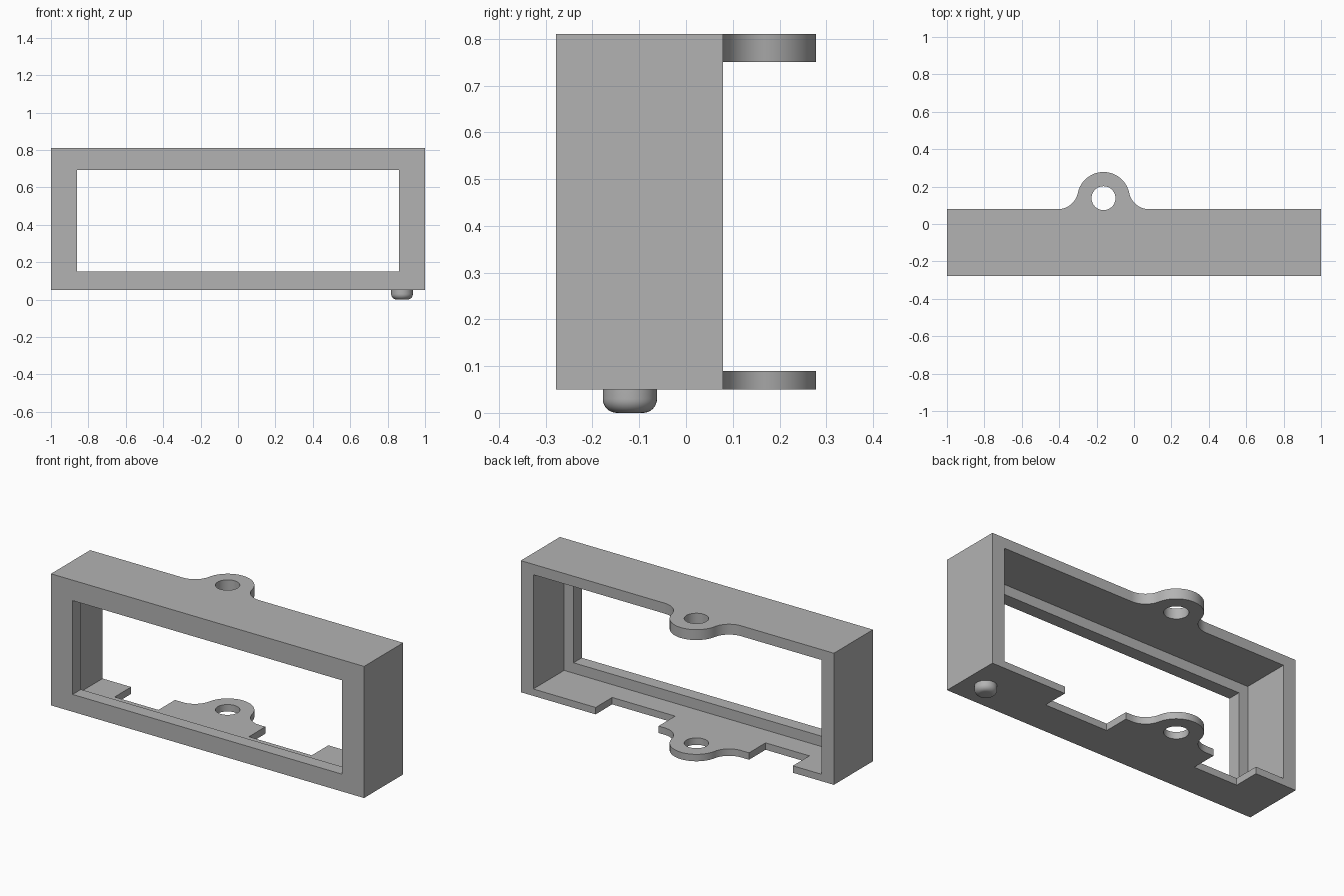
import bpy
import bmesh
from math import cos, sin, pi, atan2, sqrt, radians
from mathutils import Matrix

cube = bpy.data.objects.get("Cube")
if cube:
    bpy.data.objects.remove(cube, do_unlink=True)

# Main dimensions
FRONT, BACK = -0.278, 0.079
BOTTOM, TOP = 0.05, 0.81
LUG_X, LUG_Y, LUG_R, HOLE_R, FILLET = -0.163, 0.138, 0.14, 0.064, 0.11

grey = bpy.data.materials.new("plain grey")
grey.use_nodes = True
colour = (0.45, 0.45, 0.45, 1)
grey.diffuse_color = colour
grey.node_tree.nodes["Principled BSDF"].inputs["Base Color"].default_value = colour


def make_object(name, bm):
    bmesh.ops.recalc_face_normals(bm, faces=bm.faces[:])
    mesh = bpy.data.meshes.new(name)
    bm.to_mesh(mesh)
    bm.free()
    mesh.materials.append(grey)
    obj = bpy.data.objects.new(name, mesh)
    bpy.context.collection.objects.link(obj)
    return obj


def prism(name, outline, z0, z1):
    """Extrude a plan outline between two heights."""
    bm = bmesh.new()
    face = bm.faces.new([bm.verts.new((x, y, z0)) for x, y in outline])
    top = bmesh.ops.extrude_face_region(bm, geom=[face])["geom"]
    bmesh.ops.translate(bm, vec=(0, 0, z1 - z0),
                        verts=[v for v in top if isinstance(v, bmesh.types.BMVert)])
    return make_object(name, bm)


def box(name, x0, x1, y0, y1, z0, z1):
    return prism(name, [(x0, y0), (x1, y0), (x1, y1), (x0, y1)], z0, z1)


def arc(cx, cy, r, a0, a1, steps):
    angles = [a0 + (a1 - a0) * i / steps for i in range(steps + 1)]
    return [(cx + r * cos(a), cy + r * sin(a)) for a in angles]


# Plan outline: rectangle with a round lug blended into the back edge
rise = BACK + FILLET - LUG_Y
run = sqrt((LUG_R + FILLET) ** 2 - rise ** 2)
tilt = atan2(rise, run)
outline = [(-1, FRONT), (1, FRONT), (1, BACK)]
outline += arc(LUG_X + run, BACK + FILLET, FILLET, -pi / 2, tilt - pi, 12)
outline += arc(LUG_X, LUG_Y, LUG_R, tilt, pi - tilt, 36)[1:-1]
outline += arc(LUG_X - run, BACK + FILLET, FILLET, -tilt, -pi / 2, 12)
outline += [(-1, BACK)]
frame = prism("bezel_frame", outline, BOTTOM, TOP)

# Cutters: window, inner recess, lug holes and the two floor notches
cutters = [
    box("window_cutter", -0.862, 0.86, -0.5, 0, 0.15, 0.692),
    box("recess_cutter", -0.92, 0.92, -0.202, 0.5, 0.09, 0.75),
    prism("lug_hole_cutter", arc(LUG_X, LUG_Y, HOLE_R, 0, 2 * pi, 48)[:-1], -0.2, 1),
    box("left_notch_cutter", 0.12, 0.522, -0.072, 0.4, -0.1, 0.3),
    box("right_notch_cutter", -0.738, -0.458, -0.072, 0.4, -0.1, 0.3),
]
for cutter in cutters:
    cutter.hide_render = True
    cut = frame.modifiers.new(cutter.name, "BOOLEAN")
    cut.operation = "DIFFERENCE"
    cut.solver = "EXACT"
    cut.object = cutter

# Bake the cuts and drop the cutters
depsgraph = bpy.context.evaluated_depsgraph_get()
baked = bpy.data.meshes.new_from_object(frame.evaluated_get(depsgraph))
frame.modifiers.clear()
frame.data = baked
for cutter in cutters:
    bpy.data.objects.remove(cutter, do_unlink=True)

# Round foot with a softened lower rim
bm = bmesh.new()
bmesh.ops.create_cone(bm, cap_ends=True, segments=40, radius1=0.058, radius2=0.058,
                      depth=0.06, matrix=Matrix.Translation((0.877, -0.12, 0.03)))
rim = [e for e in bm.edges if all(v.co.z < 0.01 for v in e.verts)]
bmesh.ops.bevel(bm, geom=rim, offset=0.03, segments=8, profile=0.5, affect="EDGES")
foot = make_object("foot_peg", bm)

# Smooth the curves, keep the corners crisp
for obj in (frame, foot):
    bpy.ops.object.select_all(action="DESELECT")
    obj.select_set(True)
    bpy.context.view_layer.objects.active = obj
    bpy.ops.object.shade_smooth_by_angle(angle=radians(30))
